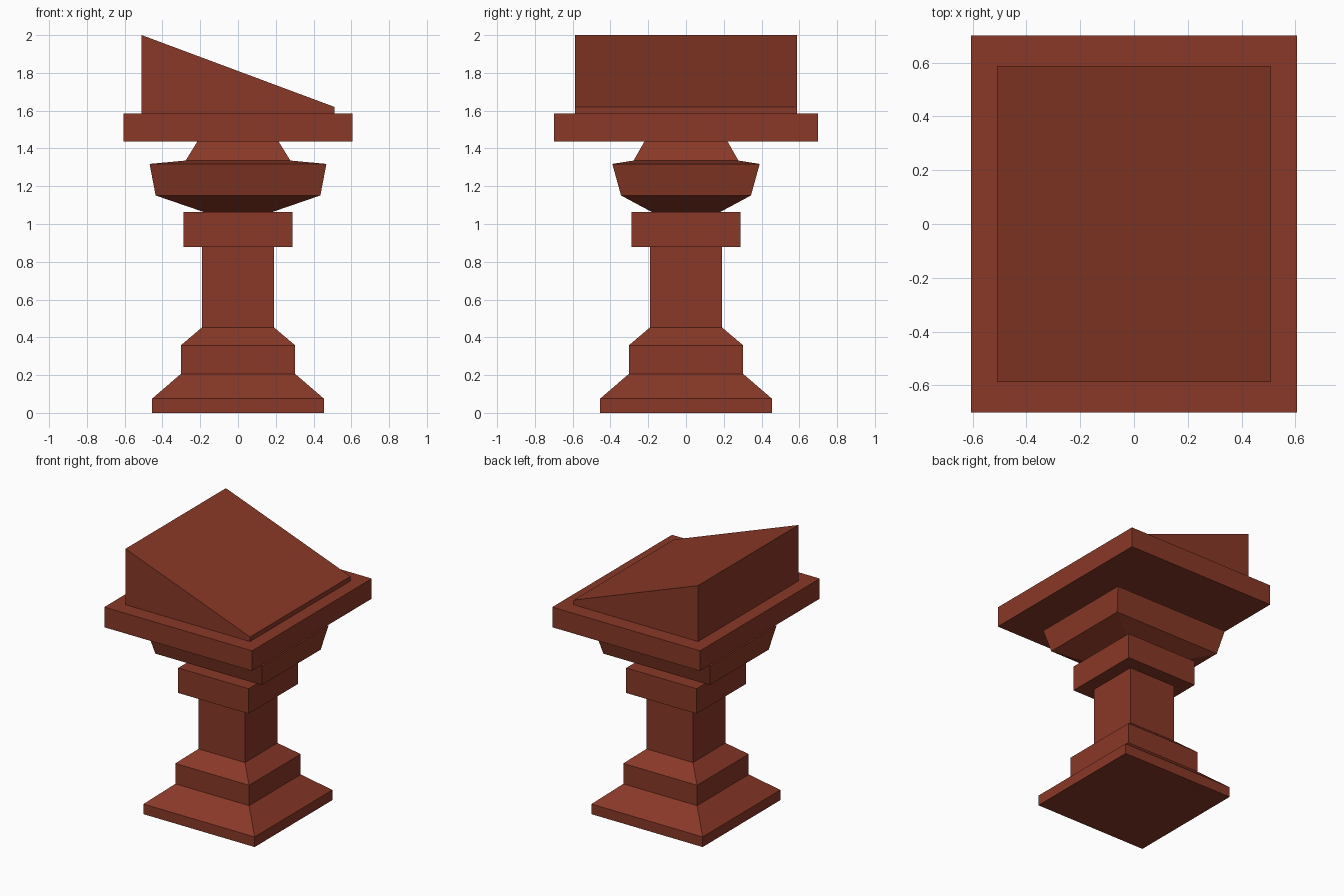
import bpy, bmesh

if "Cube" in bpy.data.objects:
    bpy.data.objects.remove(bpy.data.objects["Cube"])

# Single red-brown wood colour
wood = bpy.data.materials.new("red_brown_wood")
wood.diffuse_color = (0.25, 0.04, 0.02, 1)
wood.use_nodes = True
wood.node_tree.nodes["Principled BSDF"].inputs["Base Color"].default_value = wood.diffuse_color


def loft(name, rings):
    """Stack rectangular rings (half_x, half_y, z) into a closed solid."""
    bm = bmesh.new()
    loops = [[bm.verts.new((sx * hx, sy * hy, z))
              for sx, sy in ((-1, -1), (1, -1), (1, 1), (-1, 1))]
             for hx, hy, z in rings]
    for a, b in zip(loops, loops[1:]):
        for i in range(4):
            j = (i + 1) % 4
            bm.faces.new((a[i], a[j], b[j], b[i]))
    bm.faces.new(loops[0][::-1])
    bm.faces.new(loops[-1])
    mesh = bpy.data.meshes.new(name)
    bm.to_mesh(mesh)
    bm.free()
    mesh.materials.append(wood)
    obj = bpy.data.objects.new(name, mesh)
    bpy.context.collection.objects.link(obj)
    return obj


def square(*profile):
    return [(r, r, z) for r, z in profile]


# Stepped foot and shaft
loft("pedestal", square((0.455, 0), (0.455, 0.075), (0.302, 0.207),
                        (0.302, 0.358), (0.19, 0.453), (0.19, 0.878)))

# Square collar at the top of the shaft
loft("collar", square((0.288, 0.878), (0.288, 1.063)))

# Flared capital, wider in x than in y
loft("capital", [(0.18, 0.18, 1.063), (0.436, 0.344, 1.151),
                 (0.468, 0.39, 1.318), (0.277, 0.277, 1.336),
                 (0.215, 0.22, 1.437)])

# Table slab
loft("table_slab", [(0.605, 0.70, 1.437), (0.605, 0.70, 1.586)])

# Sloping reading desk: lower the right-hand top edge
desk = loft("sloped_desk", [(0.51, 0.587, 1.586), (0.51, 0.587, 2.0)])
for v in desk.data.vertices:
    if v.co.z > 1.9 and v.co.x > 0:
        v.co.z = 1.62
